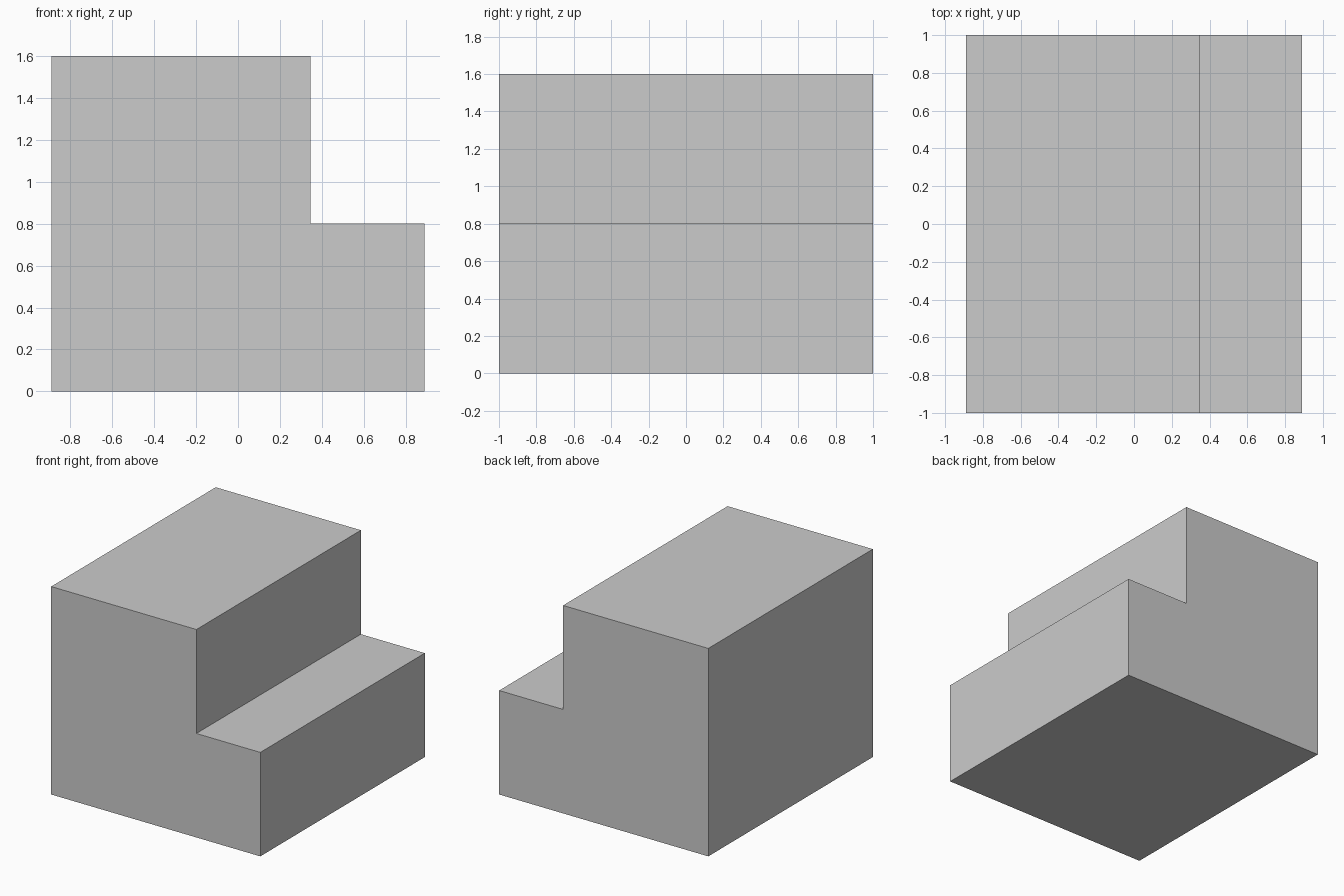
import bpy, bmesh

if "Cube" in bpy.data.objects:
    bpy.data.objects.remove(bpy.data.objects["Cube"])

# L-shaped side profile (x, z), extruded along y
HALF_W, STEP_X, DEPTH = 0.89, 0.346, 2.0
STEP_Z, TOP_Z = 0.8, 1.6
profile = [(-HALF_W, 0), (HALF_W, 0), (HALF_W, STEP_Z),
           (STEP_X, STEP_Z), (STEP_X, TOP_Z), (-HALF_W, TOP_Z)]

bm = bmesh.new()
face = bm.faces.new([bm.verts.new((x, -DEPTH / 2, z)) for x, z in profile])
ext = bmesh.ops.extrude_face_region(bm, geom=[face], use_keep_orig=True)
moved = [g for g in ext["geom"] if isinstance(g, bmesh.types.BMVert)]
bmesh.ops.translate(bm, verts=moved, vec=(0, DEPTH, 0))
bmesh.ops.recalc_face_normals(bm, faces=bm.faces)

# Stepped block
mesh = bpy.data.meshes.new("stepped_block")
bm.to_mesh(mesh)
bm.free()
bpy.context.collection.objects.link(bpy.data.objects.new("stepped_block", mesh))
